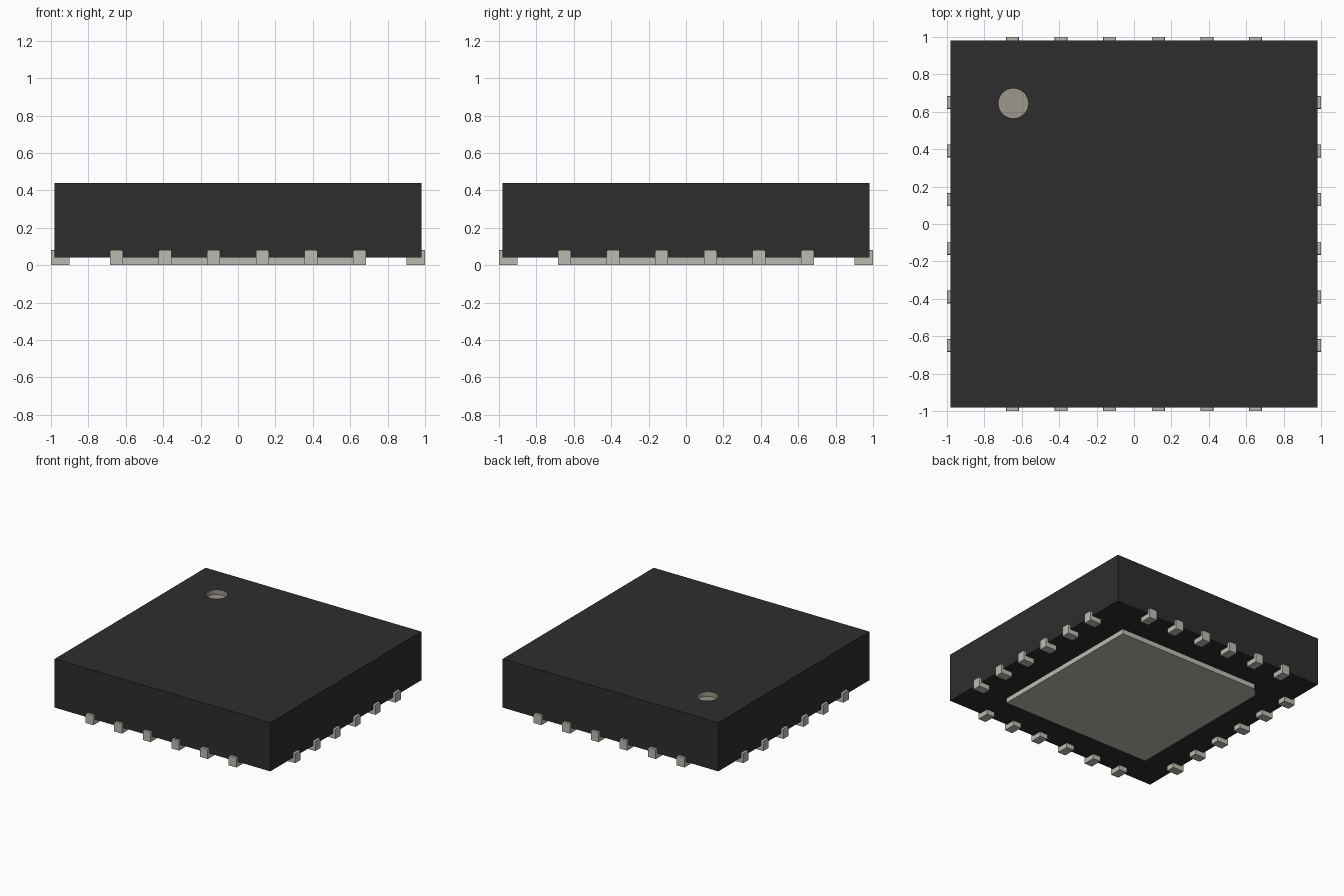
import bpy, bmesh, math
from mathutils import Matrix, Vector

old = bpy.data.objects.get("Cube")
if old:
    bpy.data.objects.remove(old, do_unlink=True)


def material(name, rgb):
    m = bpy.data.materials.new(name)
    m.use_nodes = True
    m.diffuse_color = (*rgb, 1)
    m.node_tree.nodes["Principled BSDF"].inputs["Base Color"].default_value = (*rgb, 1)
    return m


black = material("black plastic", (0.027, 0.027, 0.027))
metal = material("tinned metal", (0.50, 0.50, 0.44))
beige = material("marker beige", (0.34, 0.31, 0.26))


def add_object(name, bm, *mats):
    bmesh.ops.recalc_face_normals(bm, faces=bm.faces)
    mesh = bpy.data.meshes.new(name)
    bm.to_mesh(mesh)
    bm.free()
    for m in mats:
        mesh.materials.append(m)
    ob = bpy.data.objects.new(name, mesh)
    bpy.context.collection.objects.link(ob)
    return ob


def prism(points, direction):
    """Extrude a closed outline along a direction."""
    bm = bmesh.new()
    face = bm.faces.new([bm.verts.new(p) for p in points])
    ext = bmesh.ops.extrude_face_region(bm, geom=[face])
    verts = [g for g in ext["geom"] if isinstance(g, bmesh.types.BMVert)]
    bmesh.ops.translate(bm, vec=direction, verts=verts)
    return bm


# Package body with a round recess marking the first pin
B, BOTTOM, TOP = 0.98, 0.04, 0.44
DOT, DOT_R, DEPTH = Vector((-0.645, 0.645)), 0.08, 0.04
body = add_object("body", prism([(-B, -B, BOTTOM), (B, -B, BOTTOM), (B, B, BOTTOM), (-B, B, BOTTOM)],
                                (0, 0, TOP - BOTTOM)), black, beige)
bm = bmesh.new()
bmesh.ops.create_cone(bm, cap_ends=True, segments=48, radius1=DOT_R, radius2=DOT_R, depth=2 * DEPTH,
                      matrix=Matrix.Translation((DOT.x, DOT.y, TOP)))
cutter = add_object("marker_cutter", bm)
cutter.hide_render = True
mod = body.modifiers.new("marker recess", "BOOLEAN")
mod.operation, mod.solver, mod.object = "DIFFERENCE", "EXACT", cutter
bpy.context.view_layer.objects.active = body
bpy.ops.object.modifier_apply(modifier=mod.name)
bpy.data.objects.remove(cutter, do_unlink=True)

# Recess walls and floor are beige
for p in body.data.polygons:
    inside = (p.center.xy - DOT).length < DOT_R + 0.001 and BOTTOM + 0.1 < p.center.z < TOP - 0.001
    p.material_index = 1 if inside else 0

# Central thermal pad, chamfered at the first-pin corner
P, C = 0.68, 0.07
add_object("thermal_pad", prism([(-P, -P, 0), (P, -P, 0), (P, P, 0), (-P + C, P, 0), (-P, P - C, 0)],
                                (0, 0, BOTTOM)), metal)

# L-shaped pin: foot under the body and a short upright lip
W, PITCH = 0.07, 0.26
profile = [(0.9, 0), (1, 0), (1, 0.08), (B, 0.08), (B, BOTTOM), (0.9, BOTTOM)]
bm = prism([(r, -W / 2, z) for r, z in profile], (0, W, 0))
lip_edges = [e for e in bm.edges if all(v.co.z > 0.079 for v in e.verts)
             and abs(e.verts[0].co.x - e.verts[1].co.x) > 0.01]
bmesh.ops.bevel(bm, geom=lip_edges, offset=0.008, segments=2, profile=0.5, affect="EDGES")
pin = add_object("pin", bm, metal)
pin_mesh = pin.data
bpy.data.objects.remove(pin, do_unlink=True)

# Six pins on each of the four sides
for s, side in enumerate(("left", "back", "right", "front")):
    for i in range(6):
        ob = bpy.data.objects.new(f"{side}_pin_{i + 1}", pin_mesh)
        ob.matrix_world = Matrix.Rotation(s * math.pi / 2, 4, "Z") @ Matrix.Translation((0, (i - 2.5) * PITCH, 0))
        bpy.context.collection.objects.link(ob)
